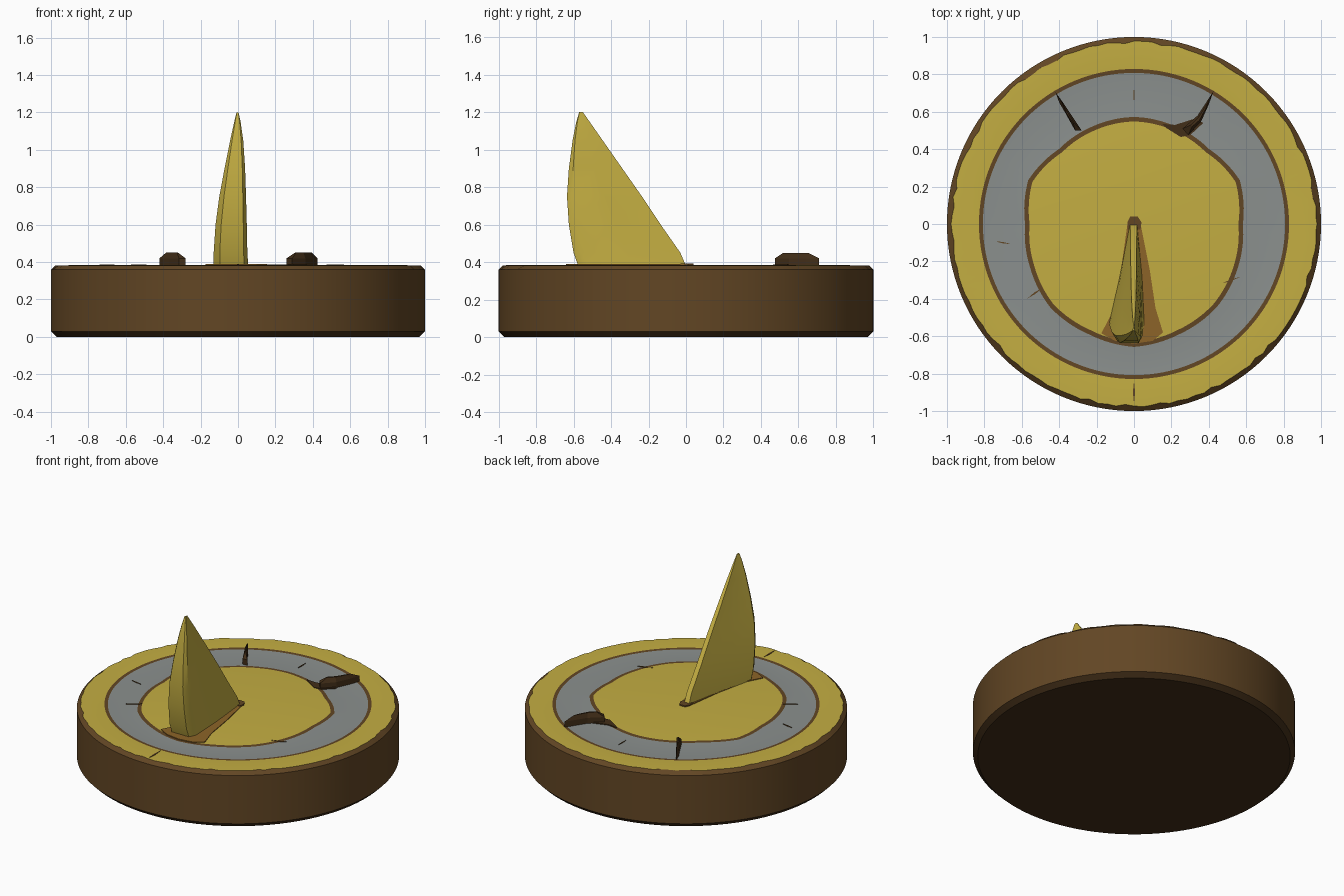
import bpy, bmesh, math, random

if "Cube" in bpy.data.objects:
    bpy.data.objects.remove(bpy.data.objects["Cube"])

random.seed(4)


def material(name, rgb):
    m = bpy.data.materials.new(name)
    lin = [((c / 255 + 0.055) / 1.055) ** 2.4 for c in rgb]
    m.diffuse_color = (*lin, 1)
    m.use_nodes = True
    m.node_tree.nodes["Principled BSDF"].inputs["Base Color"].default_value = m.diffuse_color
    return m


GOLD = material("gold", (196, 174, 66))
GREY = material("stone grey", (139, 144, 142))
BROWN = material("brown", (98, 70, 36))
DARK = material("dark brown", (66, 46, 24))
RUST = material("rust brown", (140, 100, 40))


def make(name, verts, faces, mats, indices=None, smooth=True):
    mesh = bpy.data.meshes.new(name)
    mesh.from_pydata(verts, [], faces)
    for m in mats:
        mesh.materials.append(m)
    if indices:
        for p, i in zip(mesh.polygons, indices):
            p.material_index = i
    bm = bmesh.new()
    bm.from_mesh(mesh)
    bmesh.ops.recalc_face_normals(bm, faces=bm.faces)
    bm.to_mesh(mesh)
    bm.free()
    ob = bpy.data.objects.new(name, mesh)
    bpy.context.collection.objects.link(ob)
    if smooth:
        bpy.ops.object.select_all(action='DESELECT')
        ob.select_set(True)
        bpy.context.view_layer.objects.active = ob
        bpy.ops.object.shade_smooth_by_angle(angle=math.radians(30))
    return ob


def loft(rings):
    # Joins equal-length closed rings, capping both ends
    n = len(rings[0])
    verts = [v for r in rings for v in r]
    faces = [(k * n + i, k * n + (i + 1) % n, (k + 1) * n + (i + 1) % n, (k + 1) * n + i)
             for k in range(len(rings) - 1) for i in range(n)]
    faces += [tuple(range(n)), tuple(range(len(verts) - n, len(verts)))]
    return verts, faces


# Round base with the dial bands set into its top
N = 128
INNER = [0.57, 0.60, 0.555, 0.555, 0.56, 0.555, 0.555, 0.60, 0.57, 0.59, 0.62, 0.625,
         0.645, 0.625, 0.615, 0.59]  # radius every 22.5 degrees from +x


def inner_radius(i):
    t = i / N * len(INNER)
    k, f = int(t), t - int(t)
    return INNER[k] * (1 - f) + INNER[(k + 1) % len(INNER)] * f


chips = [random.choice((0, 0, 0.005, 0.012)) for _ in range(N)]
# (radius rule, height, material of the band that follows)
rows = [
    (lambda i: 0.97, 0.0, 1),
    (lambda i: 1.0, 0.03, 0),
    (lambda i: 1.0, 0.36, 0),
    (lambda i: 0.978 - chips[i], 0.382, 2),
    (lambda i: 0.829, 0.384, 0),
    (lambda i: 0.808, 0.382, 3),
    (lambda i: inner_radius(i) + 0.012, 0.382, 0),
    (lambda i: inner_radius(i) - 0.012, 0.384, 2),
]
rings = [[(r(i) * math.cos(math.tau * i / N), r(i) * math.sin(math.tau * i / N), z)
          for i in range(N)] for r, z, _ in rows]
v, f = loft(rings)
idx = [m for _, _, m in rows[:-1] for _ in range(N)] + [1, 2]
make("dial_base", v, f, [BROWN, DARK, GOLD, GREY], idx)

# Gnomon: height, front y, back y, left x, right x
stations = [
    (0.38, -0.575, 0.00, -0.13, 0.055),
    (0.45, -0.60, -0.03, -0.13, 0.05),
    (0.60, -0.625, -0.135, -0.12, 0.047),
    (0.75, -0.635, -0.235, -0.10, 0.043),
    (0.90, -0.625, -0.34, -0.072, 0.038),
    (1.05, -0.605, -0.445, -0.042, 0.028),
    (1.15, -0.585, -0.515, -0.02, 0.014),
    (1.20, -0.57, -0.55, -0.008, 0.003),
]
rings = []
for z, a, b, l, r in stations:
    d = b - a
    rings.append([(l * 0.75, a, z), (r * 0.6, a, z), (r, a + d * 0.08, z),
                  (r * 0.8, a + d * 0.5, z), (r * 0.3, b, z), (-r * 0.4, b, z),
                  (l * 0.6, a + d * 0.5, z), (l, a + d * 0.1, z)])
v, f = loft(rings)
make("gnomon", v, f, [GOLD])


def plate(name, outline, z0, z1, mat):
    v, f = loft([[(x, y, z0) for x, y in outline], [(x, y, z1) for x, y in outline]])
    make(name, v, f, [mat], smooth=False)


# Rust patch and dark tip under the gnomon
plate("gnomon_foot", [(-0.175, -0.585), (-0.10, -0.625), (0.0, -0.64), (0.10, -0.625),
                      (0.155, -0.58), (0.115, -0.45), (0.085, -0.25), (0.035, 0.0),
                      (-0.035, 0.0), (-0.07, -0.25), (-0.12, -0.48)], 0.38, 0.389, RUST)
plate("gnomon_toe", [(-0.035, -0.03), (0.035, -0.03), (0.04, 0.01), (0.02, 0.04),
                     (-0.02, 0.04), (-0.035, 0.01)], 0.38, 0.392, BROWN)


# Raised hour markers on the grey band
def marker(name, outline, top):
    v, f = loft([[(x, y, 0.38) for x, y in outline], [(x, y, 0.42) for x, y in outline],
                 [(x, y, 0.45) for x, y in top]])
    make(name, v, f, [DARK], smooth=False)


marker("hour_marker_left",
       [(-0.42, 0.705), (-0.38, 0.65), (-0.28, 0.50), (-0.315, 0.50), (-0.365, 0.59), (-0.40, 0.65)],
       [(-0.385, 0.65), (-0.37, 0.62), (-0.32, 0.54), (-0.325, 0.54), (-0.36, 0.59), (-0.38, 0.64)])
marker("hour_marker_right",
       [(0.425, 0.71), (0.40, 0.64), (0.36, 0.55), (0.29, 0.475), (0.26, 0.51), (0.34, 0.58)],
       [(0.395, 0.65), (0.385, 0.62), (0.35, 0.555), (0.31, 0.52), (0.305, 0.53), (0.345, 0.57)])
plate("marker_stain", [(0.25, 0.465), (0.30, 0.475), (0.37, 0.54), (0.33, 0.565),
                       (0.22, 0.53), (0.15, 0.535), (0.17, 0.515)], 0.38, 0.388, DARK)

# Small scratches in the bands
for k, (x, y, ang, ln) in enumerate([(0, 0.69, 90, 0.08), (0, -0.90, 90, 0.12), (-0.7, -0.1, 170, 0.08),
                                     (-0.53, -0.37, 35, 0.1), (0.52, -0.3, 20, 0.1)]):
    c, s = math.cos(math.radians(ang)) * ln / 2, math.sin(math.radians(ang)) * ln / 2
    w = 0.1
    plate(f"scratch_{k + 1}", [(x - c, y - s), (x + s * w, y - c * w), (x + c, y + s),
                               (x - s * w, y + c * w)], 0.38, 0.386, BROWN)
